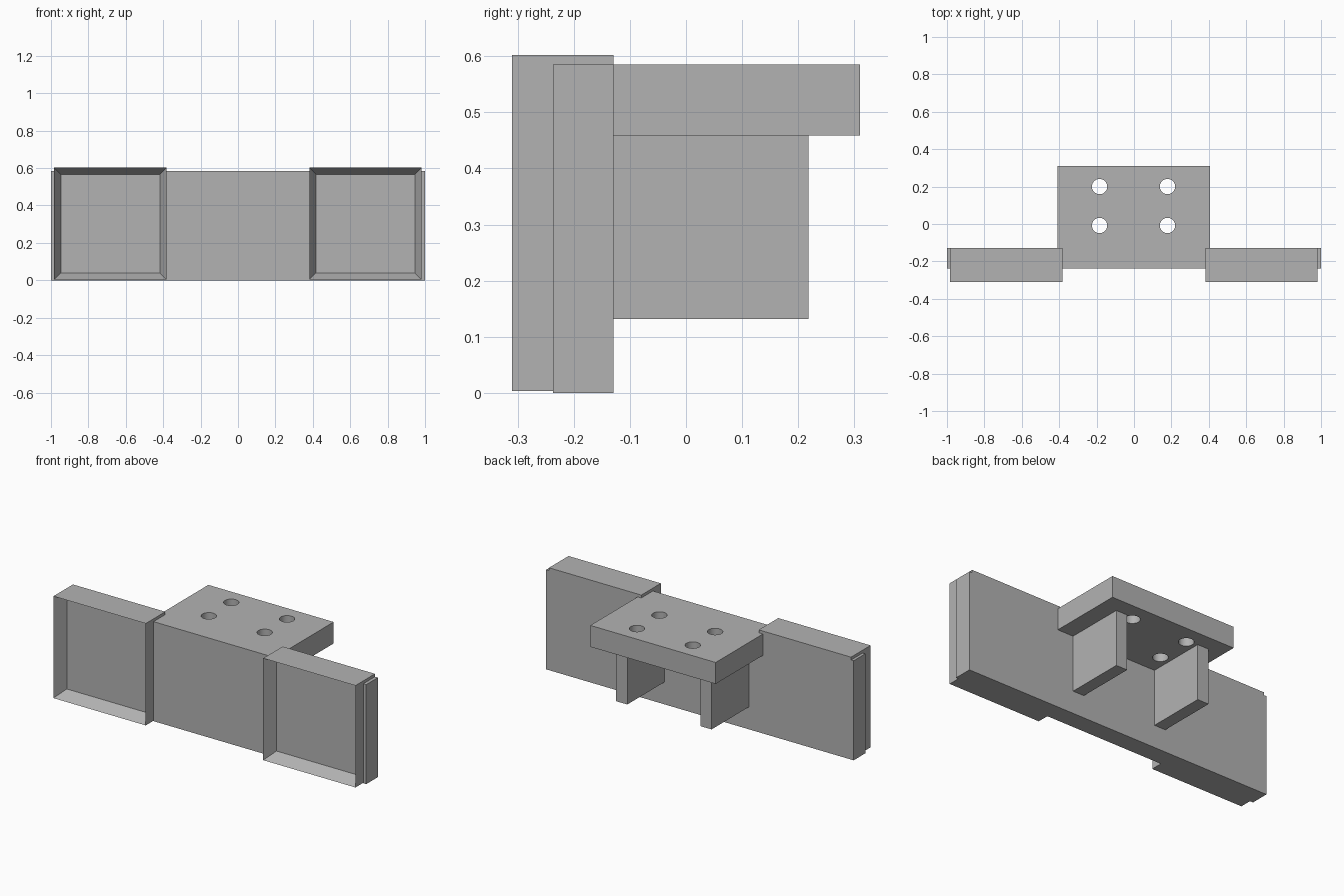
import bpy
import bmesh
import math
from mathutils import Matrix, Vector

cube = bpy.data.objects.get("Cube")
if cube:
    bpy.data.objects.remove(cube, do_unlink=True)

grey = bpy.data.materials.new("plain grey")
grey.use_nodes = True
colour = (0.45, 0.45, 0.45, 1)
grey.diffuse_color = colour
grey.node_tree.nodes["Principled BSDF"].inputs["Base Color"].default_value = colour


def finish(name, bm):
    mesh = bpy.data.meshes.new(name)
    bm.normal_update()
    bm.to_mesh(mesh)
    bm.free()
    mesh.materials.append(grey)
    obj = bpy.data.objects.new(name, mesh)
    bpy.context.collection.objects.link(obj)
    return obj


def box_mesh(x, y, z):
    """Box given by its (low, high) range on each axis."""
    ranges = (x, y, z)
    centre = Vector([(a + b) / 2 for a, b in ranges])
    size = [b - a for a, b in ranges]
    bm = bmesh.new()
    bmesh.ops.create_cube(bm, size=1, matrix=Matrix.Translation(centre) @ Matrix.Diagonal((*size, 1)))
    return bm


PLATE_FRONT, PLATE_BACK = -0.237, -0.129
FRAME_FRONT, TOP = -0.31, 0.585
SHELF_BOTTOM = 0.459

# Long upright plate
finish("back_plate", box_mesh((-1, 1), (PLATE_FRONT, PLATE_BACK), (0, TOP)))

# Square frames with a recessed front
for name, x in (("right_frame", -0.983), ("left_frame", 0.381)):
    bm = box_mesh((x, x + 0.6), (FRAME_FRONT, PLATE_BACK), (0.003, 0.602))
    bm.normal_update()
    front = min(bm.faces, key=lambda f: f.calc_center_median().y)
    bmesh.ops.inset_region(bm, faces=[front], thickness=0.05)
    bmesh.ops.translate(bm, verts=front.verts, vec=(0, PLATE_FRONT - FRAME_FRONT, 0))
    finish(name, bm)

# Mounting shelf with four through holes
shelf = finish("mounting_shelf", box_mesh((-0.41, 0.405), (PLATE_FRONT, 0.31), (SHELF_BOTTOM, TOP)))
bm = bmesh.new()
for x in (-0.184, 0.179):
    for y in (-0.008, 0.2):
        bmesh.ops.create_cone(bm, cap_ends=True, segments=40, radius1=0.041, radius2=0.041,
                              depth=0.4, matrix=Matrix.Translation((x, y, 0.52)))
cutter = finish("hole_cutter", bm)
cut = shelf.modifiers.new("holes", "BOOLEAN")
cut.operation = "DIFFERENCE"
cut.solver = "EXACT"
cut.object = cutter
bpy.context.view_layer.objects.active = shelf
shelf.select_set(True)
bpy.ops.object.modifier_apply(modifier=cut.name)
bpy.data.objects.remove(cutter, do_unlink=True)
bpy.ops.object.shade_smooth_by_angle(angle=math.radians(30))

# Two ribs under the shelf
for name, x in (("right_rib", -0.319), ("left_rib", 0.229)):
    finish(name, box_mesh((x, x + 0.073), (PLATE_BACK, 0.218), (0.132, SHELF_BOTTOM)))
